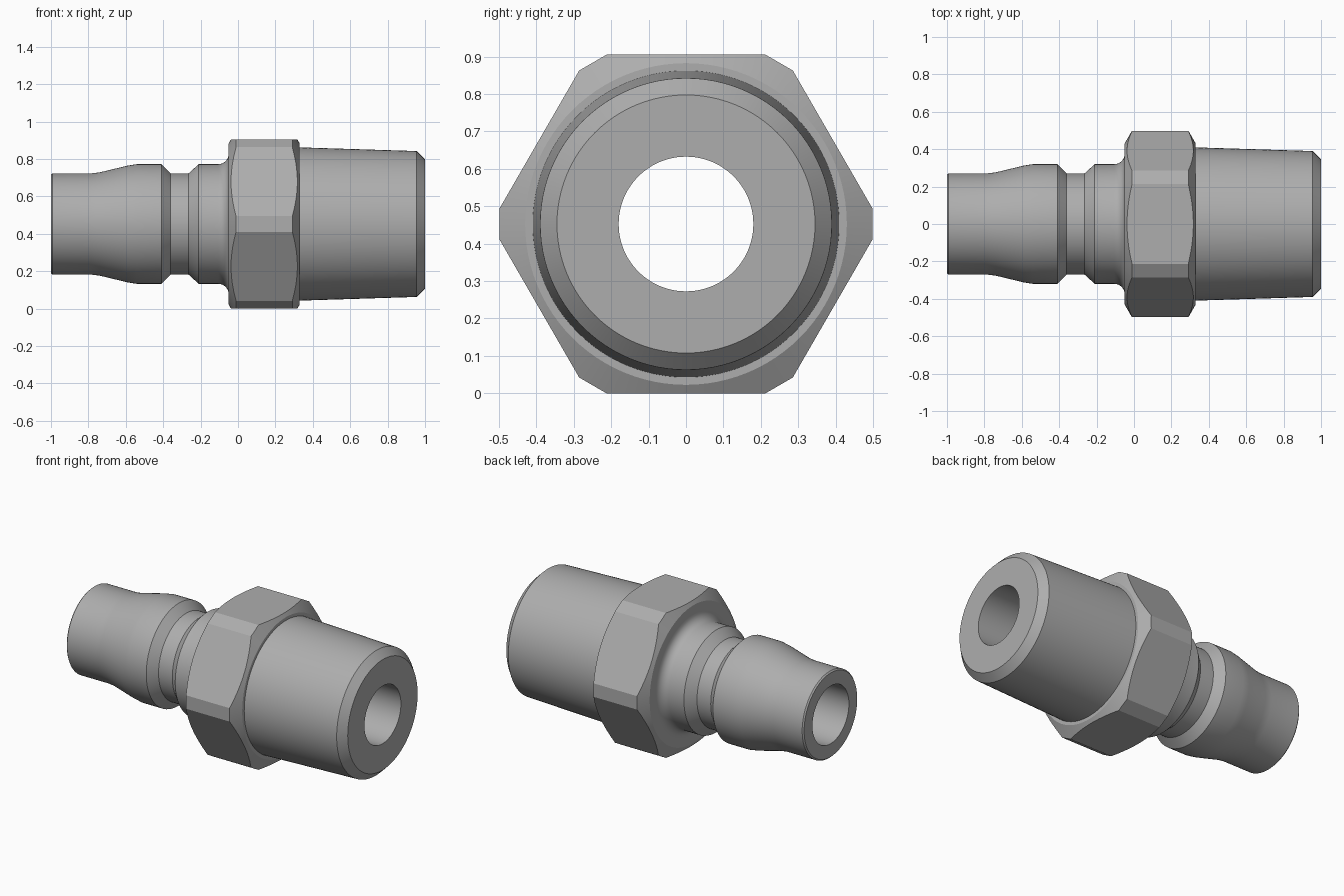
import bpy, bmesh
from math import sin, cos, pi, radians
from mathutils import Vector, Matrix

AXIS_Z = 0.4525      # height of the centre line
APOTHEM = 0.4525     # half the hexagon's width across flats
SEGMENTS = 96

cube = bpy.data.objects.get("Cube")
if cube:
    bpy.data.objects.remove(cube, do_unlink=True)

steel = bpy.data.materials.new("grey steel")
steel.use_nodes = True
colour = (0.42, 0.42, 0.42, 1)
steel.diffuse_color = colour
steel.node_tree.nodes["Principled BSDF"].inputs["Base Color"].default_value = colour


def add_object(name, bm):
    bmesh.ops.recalc_face_normals(bm, faces=bm.faces)
    mesh = bpy.data.meshes.new(name)
    bm.to_mesh(mesh)
    bm.free()
    mesh.materials.append(steel)
    obj = bpy.data.objects.new(name, mesh)
    bpy.context.collection.objects.link(obj)
    return obj


def lathe(name, profile):
    """Turn a closed (x, radius) profile around the centre line."""
    bm = bmesh.new()
    verts = [bm.verts.new((x, 0, AXIS_Z + r)) for x, r in profile]
    edges = [bm.edges.new((a, b)) for a, b in zip(verts, verts[1:] + verts[:1])]
    bmesh.ops.spin(bm, geom=verts + edges, cent=(0, 0, AXIS_Z), axis=(1, 0, 0),
                   angle=2 * pi, steps=SEGMENTS, use_merge=True)
    bmesh.ops.remove_doubles(bm, verts=bm.verts, dist=0.0001)
    return add_object(name, bm)


def smooth(obj, angle):
    bpy.ops.object.select_all(action='DESELECT')
    obj.select_set(True)
    bpy.context.view_layer.objects.active = obj
    bpy.ops.object.shade_smooth_by_angle(angle=radians(angle))


# Turned body: plug nose, locking groove, fillet, tapered end and through bore
fillet = [(-0.105 + 0.055 * sin(a), 0.375 - 0.055 * cos(a))
          for a in (i * pi / 12 for i in range(7))]
body_profile = [
    (-1, 0.18), (-1, 0.262), (-0.992, 0.27), (-0.79, 0.27), (-0.74, 0.276),
    (-0.59, 0.312), (-0.54, 0.32), (-0.41, 0.32), (-0.36, 0.27),
    (-0.265, 0.27), (-0.21, 0.32), *fillet,
    (0.32, 0.375), (0.32, 0.41), (0.955, 0.39), (1, 0.345), (1, 0.18),
]
body = lathe("turned_body", body_profile)
smooth(body, 28)

# Hexagon prism with narrow flats across its six corners
bm = bmesh.new()
half = 0.2127
ring = []
for k in range(6):
    turn = Matrix.Rotation(k * pi / 3, 3, 'X')
    for y in (half, -half):
        ring.append(turn @ Vector((-0.2, y, APOTHEM)) + Vector((0, 0, AXIS_Z)))
face = bm.faces.new([bm.verts.new(p) for p in ring])
side = bmesh.ops.extrude_face_region(bm, geom=[face])
bmesh.ops.translate(bm, vec=(0.7, 0, 0),
                    verts=[v for v in side["geom"] if isinstance(v, bmesh.types.BMVert)])
hexagon = add_object("wrench_hexagon", bm)

# Chamfered ring that trims the hexagon's ends into curved edges
cutter = lathe("chamfer_cutter", [
    (-0.05, 0.3), (-0.05, 0.43), (0.018, 0.55), (0.262, 0.55), (0.33, 0.43), (0.33, 0.3)])
cutter.hide_render = True
trim = hexagon.modifiers.new("chamfer", 'BOOLEAN')
trim.operation = 'INTERSECT'
trim.solver = 'EXACT'
trim.object = cutter
bpy.context.view_layer.objects.active = hexagon
bpy.ops.object.modifier_apply(modifier=trim.name)
bpy.data.objects.remove(cutter, do_unlink=True)
smooth(hexagon, 20)
